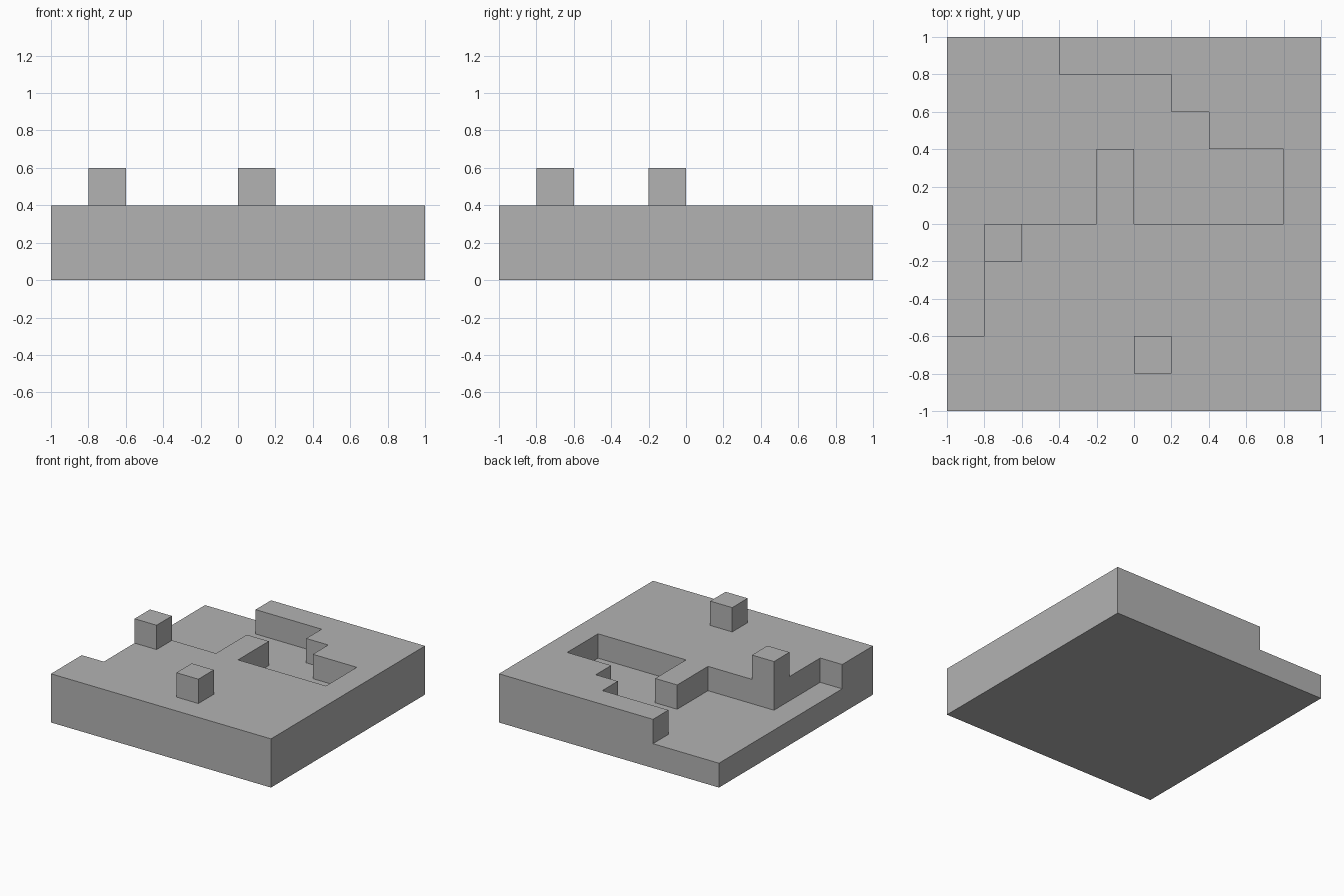
import bpy, bmesh

if "Cube" in bpy.data.objects:
    bpy.data.objects.remove(bpy.data.objects["Cube"])

CELL = 0.2
# Plan seen from above, back row first: . river bed, # bank, X post
PLAN = [
    "...#######",
    "......####",
    ".......###",
    "....#....#",
    "....#....#",
    ".X########",
    ".#########",
    ".#########",
    "#####X####",
    "##########",
]


def cell_kind(point):
    col = int((point.x + 1) / CELL)
    row = int((1 - point.y) / CELL)
    return PLAN[row][col]


def raise_cells(bm, faces):
    """Extrude the given top faces up by one cell."""
    new = bmesh.ops.extrude_face_region(bm, geom=faces)["geom"]
    verts = [g for g in new if isinstance(g, bmesh.types.BMVert)]
    bmesh.ops.translate(bm, verts=verts, vec=(0, 0, CELL))


def top_cells(bm, z, kinds):
    return [f for f in bm.faces
            if all(abs(v.co.z - z) < 1e-4 for v in f.verts)
            and cell_kind(f.calc_center_median()) in kinds]


bm = bmesh.new()

# Base slab up to the river bed
bmesh.ops.create_grid(bm, x_segments=10, y_segments=10, size=1)
raise_cells(bm, bm.faces[:])
bmesh.ops.recalc_face_normals(bm, faces=bm.faces[:])

# Banks, then the two posts
raise_cells(bm, top_cells(bm, CELL, "#X"))
raise_cells(bm, top_cells(bm, 2 * CELL, "X"))

# Merge coplanar cells into clean flat faces
bmesh.ops.recalc_face_normals(bm, faces=bm.faces[:])
bmesh.ops.dissolve_limit(bm, angle_limit=0.01, verts=bm.verts[:], edges=bm.edges[:])

mesh = bpy.data.meshes.new("river_tile")
bm.to_mesh(mesh)
bm.free()

# Dark grey stone
stone = bpy.data.materials.new("dark_grey")
stone.diffuse_color = (0.45, 0.45, 0.45, 1)
stone.use_nodes = True
stone.node_tree.nodes["Principled BSDF"].inputs["Base Color"].default_value = stone.diffuse_color
mesh.materials.append(stone)
bpy.context.collection.objects.link(bpy.data.objects.new("river_tile", mesh))
